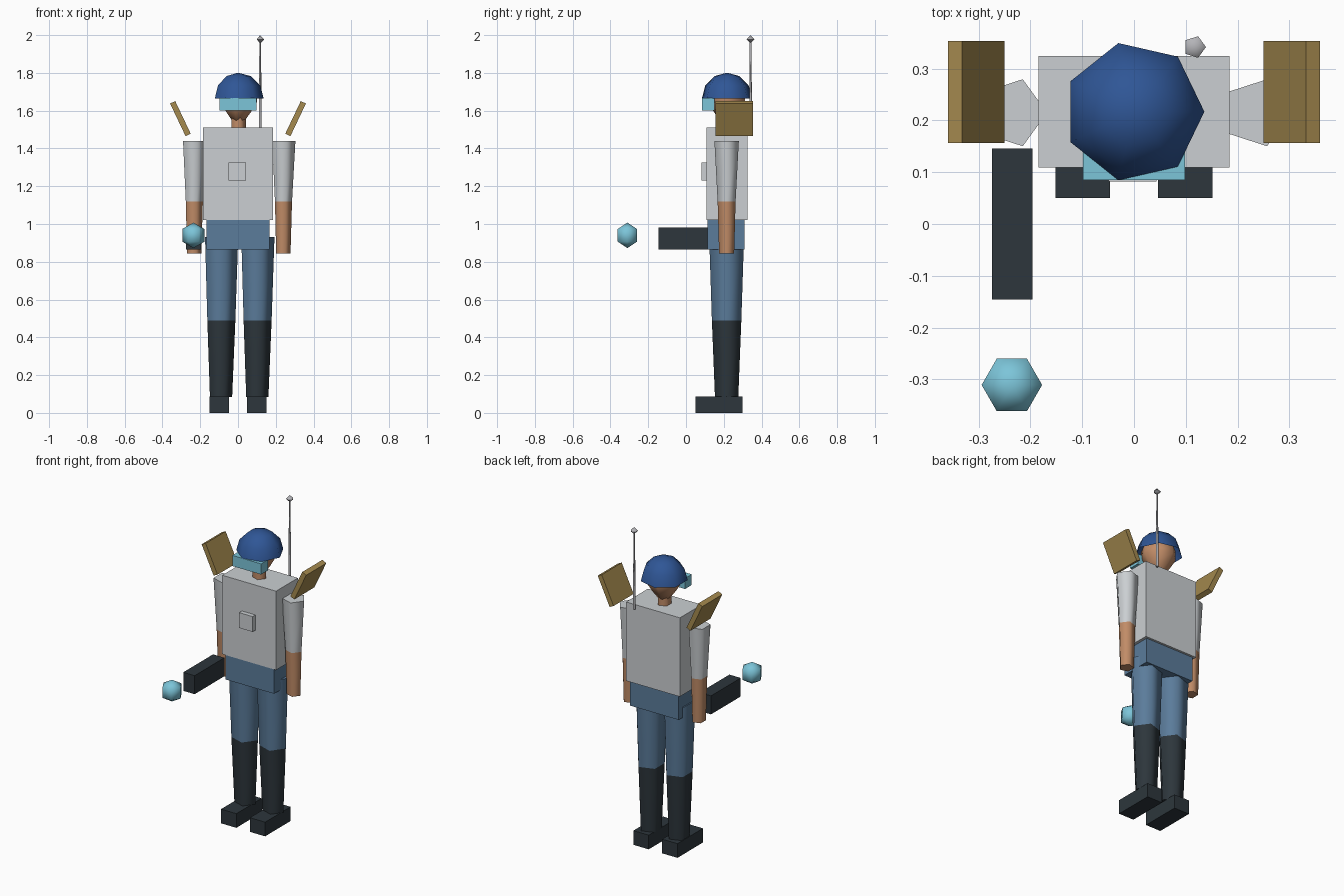
import bpy, bmesh
from math import sin, cos, pi, radians

if "Cube" in bpy.data.objects:
    bpy.data.objects.remove(bpy.data.objects["Cube"])


def material(name, hex_code):
    """Flat material from an sRGB hex code."""
    col = []
    for i in (0, 2, 4):
        c = int(hex_code[i:i + 2], 16) / 255
        col.append(c / 12.92 if c <= 0.04045 else ((c + 0.055) / 1.055) ** 2.4)
    m = bpy.data.materials.new(name)
    m.use_nodes = True
    m.diffuse_color = (*col, 1)
    m.node_tree.nodes["Principled BSDF"].inputs["Base Color"].default_value = (*col, 1)
    return m


GREY = material("light grey", "CBCFD2")
SKIN = material("skin", "C18C67")
BLUE = material("trouser blue", "5B7C9B")
DARK = material("charcoal", "2D363C")
NAVY = material("helmet blue", "2F5696")
TEAL = material("pale cyan", "7CC5D9")
TAN = material("ochre", "A58A4F")
STEEL = material("steel", "B4B4B8")
MID_Y = 0.215


def finish(name, bm, mat, smooth=False):
    bmesh.ops.recalc_face_normals(bm, faces=bm.faces)
    me = bpy.data.meshes.new(name)
    bm.to_mesh(me)
    bm.free()
    me.materials.append(mat)
    ob = bpy.data.objects.new(name, me)
    bpy.context.collection.objects.link(ob)
    if smooth:
        bpy.ops.object.select_all(action='DESELECT')
        ob.select_set(True)
        bpy.context.view_layer.objects.active = ob
        bpy.ops.object.shade_smooth_by_angle(angle=radians(76))
    return ob


def box(name, centre, size, mat, tilt=0):
    bm = bmesh.new()
    bmesh.ops.create_cube(bm, size=1)
    bmesh.ops.scale(bm, vec=size, verts=bm.verts)
    ob = finish(name, bm, mat)
    ob.location = centre
    ob.rotation_euler.y = tilt
    return ob


def turned(name, x, y, profile, sides, mat, cap=True):
    """Revolve (radius, z) pairs with a corner on +x; zero radius makes a pole."""
    bm = bmesh.new()
    rings = []
    for r, z in profile:
        n = sides if r else 1
        rings.append([bm.verts.new((x + r * cos(2 * pi * i / sides),
                                    y + r * sin(2 * pi * i / sides), z)) for i in range(n)])
    for a, b in zip(rings, rings[1:]):
        for i in range(sides):
            j = (i + 1) % sides
            quad = [a[i % len(a)], a[j % len(a)], b[j % len(b)], b[i % len(b)]]
            bm.faces.new(list(dict.fromkeys(quad)))
    if cap:
        for ring in (rings[0], rings[-1]):
            if len(ring) > 1:
                bm.faces.new(ring)
    return finish(name, bm, mat, True)


def ball(name, x, y, z, radius, sides, stacks, mat):
    prof = [(radius * sin(pi * k / stacks) if 0 < k < stacks else 0,
             z - radius * cos(pi * k / stacks)) for k in range(stacks + 1)]
    return turned(name, x, y, prof, sides, mat)


# Trunk
box("torso", (0, 0.217, 1.265), (0.37, 0.215, 0.49), GREY)
box("chest_plate", (-0.003, 0.1, 1.277), (0.092, 0.036, 0.095), GREY)
box("pelvis", (0, 0.213, 0.943), (0.335, 0.196, 0.155), BLUE)

# Limbs and shoulder panels
for side, s in (("left", 1), ("right", -1)):
    box(side + "_foot", (s * 0.099, 0.175, 0.044), (0.105, 0.25, 0.088), DARK)
    leg = s * 0.096
    turned(side + "_boot", leg, MID_Y, [(0.065, 0.085), (0.082, 0.49)], 5, DARK)
    turned(side + "_thigh", leg, MID_Y, [(0.082, 0.49), (0.097, 0.93)], 5, BLUE)
    arm = s * 0.236
    turned(side + "_forearm", arm, MID_Y, [(0.042, 0.845), (0.05, 1.12)], 5, SKIN)
    turned(side + "_sleeve", arm, MID_Y, [(0.05, 1.12), (0.068, 1.44)], 5, GREY)
    box(side + "_shoulder_panel", (s * 0.305, 0.255, 1.558), (0.03, 0.197, 0.191),
        TAN, s * radians(25.4))

# Head, helmet and visor
turned("neck", 0, MID_Y, [(0.043, 1.5), (0.043, 1.56)], 5, SKIN)
turned("head", 0, MID_Y, [(0.03, 1.54), (0.07, 1.595), (0.1, 1.645), (0.1, 1.70), (0, 1.75)],
       7, SKIN)
dome = [(0.136 * cos(pi * k / 6) if k < 3 else 0, 1.665 + 0.136 * sin(pi * k / 6))
        for k in range(4)]
turned("helmet", 0, 0.217, dome, 7, NAVY, cap=False)
box("visor", (0, 0.118, 1.633), (0.198, 0.066, 0.066), TEAL)

# Antenna
turned("antenna_rod", 0.117, 0.342, [(0.008, 1.49), (0.005, 1.98)], 5, STEEL)
ball("antenna_tip", 0.117, 0.342, 1.978, 0.022, 5, 2, STEEL)

# Hand-held emitter and its glowing orb
box("emitter", (-0.235, 0, 0.923), (0.078, 0.292, 0.115), DARK)
ball("orb", -0.236, -0.311, 0.94, 0.0675, 6, 3, TEAL)
